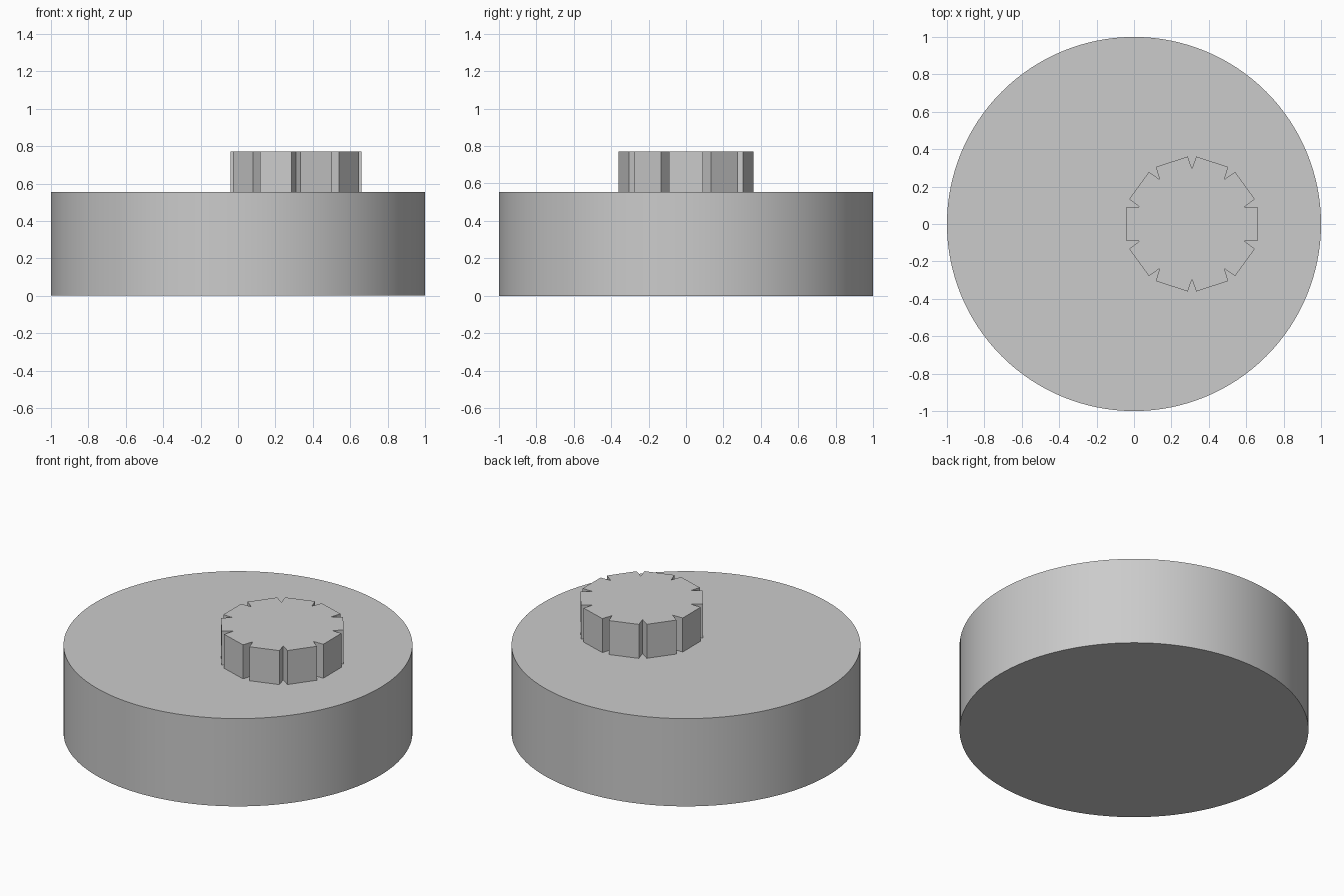
import bpy
import bmesh
import math
from mathutils import Vector

cube = bpy.data.objects.get("Cube")
if cube:
    bpy.data.objects.remove(cube, do_unlink=True)

GREY = (0.6, 0.6, 0.6, 1)
grey = bpy.data.materials.new("plain_grey")
grey.diffuse_color = GREY
grey.use_nodes = True
grey.node_tree.nodes["Principled BSDF"].inputs["Base Color"].default_value = GREY


def extrude_profile(name, points, bottom, top):
    """Solid prism from a flat outline."""
    bm = bmesh.new()
    face = bm.faces.new([bm.verts.new((p.x, p.y, bottom)) for p in points])
    result = bmesh.ops.extrude_face_region(bm, geom=[face], use_keep_orig=True)
    for v in result["geom"]:
        if isinstance(v, bmesh.types.BMVert):
            v.co.z = top
    bmesh.ops.recalc_face_normals(bm, faces=bm.faces)
    mesh = bpy.data.meshes.new(name)
    bm.to_mesh(mesh)
    bm.free()
    mesh.materials.append(grey)
    obj = bpy.data.objects.new(name, mesh)
    bpy.context.collection.objects.link(obj)
    return obj


def polar(radius, angle):
    return Vector((radius * math.cos(angle), radius * math.sin(angle)))


BASE_TOP = 0.555

# Round base with a smooth rim
SEGMENTS = 128
rim = [polar(1, math.tau * i / SEGMENTS) for i in range(SEGMENTS)]
base = extrude_profile("base_disc", rim, 0, BASE_TOP)
bpy.context.view_layer.objects.active = base
base.select_set(True)
bpy.ops.object.shade_smooth_by_angle(angle=math.radians(30))

# Ten-sided knob with a V notch cut into every corner
SIDES = 10
CENTRE = Vector((0.31, 0))
CORNER_RADIUS, NOTCH_RADIUS, NOTCH_CUT = 0.368, 0.295, 0.024
step = math.tau / SIDES
outline = []
for i in range(SIDES):
    angle = math.pi / 2 + i * step
    corner = polar(CORNER_RADIUS, angle)
    before = (polar(CORNER_RADIUS, angle - step) - corner).normalized()
    after = (polar(CORNER_RADIUS, angle + step) - corner).normalized()
    outline += [CENTRE + corner + before * NOTCH_CUT,
                CENTRE + polar(NOTCH_RADIUS, angle),
                CENTRE + corner + after * NOTCH_CUT]
extrude_profile("notched_knob", outline, BASE_TOP, 0.77)
